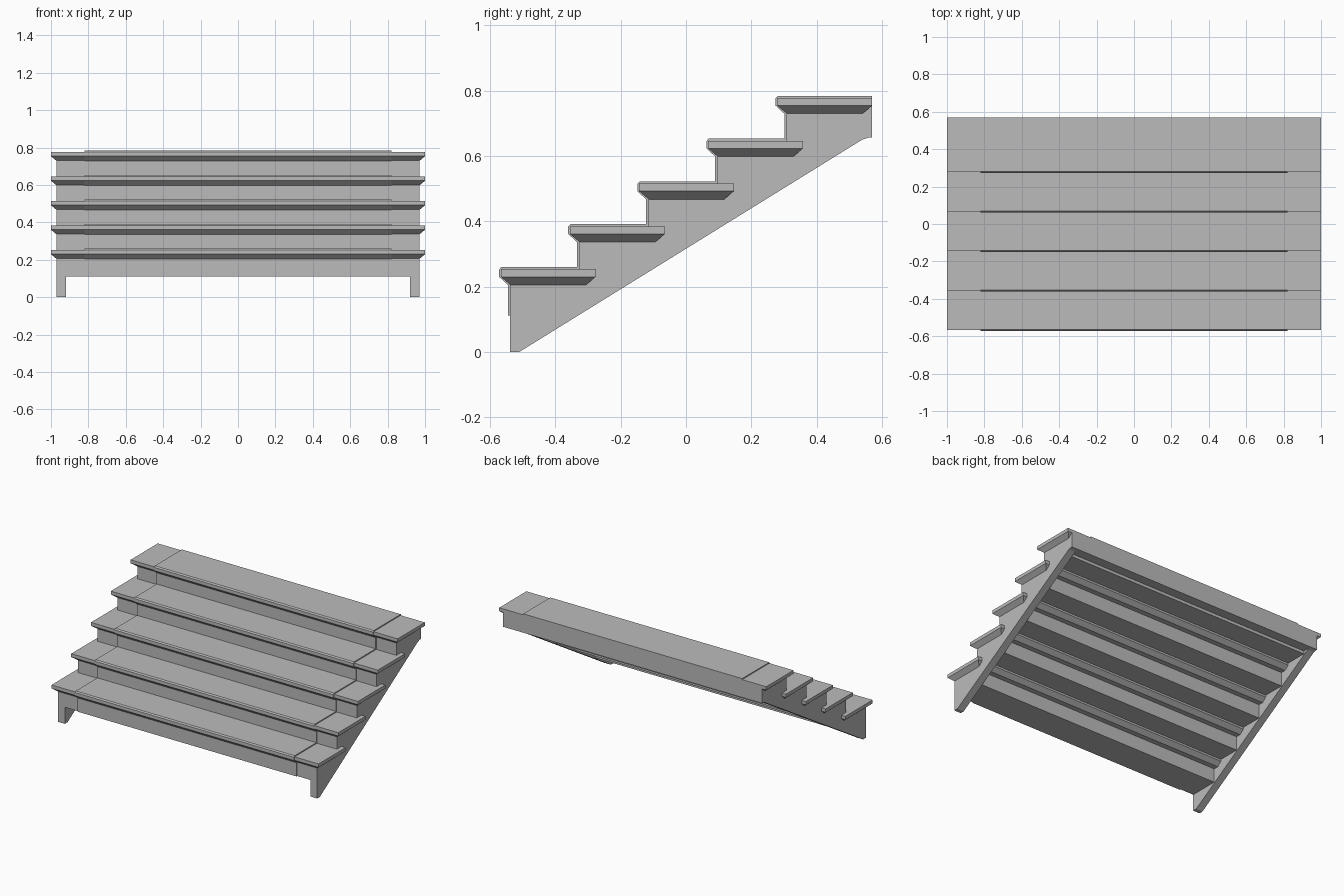
import bpy
import bmesh

cube = bpy.data.objects.get("Cube")
if cube:
    bpy.data.objects.remove(cube, do_unlink=True)

STEPS, RUN, RISE = 5, 0.2115, 0.131

grey = bpy.data.materials.new("stone_grey")
grey.use_nodes = True
colour = (0.5, 0.5, 0.5, 1)
grey.diffuse_color = colour
grey.node_tree.nodes["Principled BSDF"].inputs["Base Color"].default_value = colour


def finish(name, bm):
    bmesh.ops.recalc_face_normals(bm, faces=bm.faces)
    mesh = bpy.data.meshes.new(name)
    bm.to_mesh(mesh)
    bm.free()
    mesh.materials.append(grey)
    obj = bpy.data.objects.new(name, mesh)
    bpy.context.collection.objects.link(obj)
    return obj


def extrude_profile(name, profile, x0, x1):
    """Solid made by sweeping a (y, z) outline along x."""
    bm = bmesh.new()
    face = bm.faces.new([bm.verts.new((x0, y, z)) for y, z in profile])
    swept = bmesh.ops.extrude_face_region(bm, geom=[face])["geom"]
    verts = [v for v in swept if isinstance(v, bmesh.types.BMVert)]
    bmesh.ops.translate(bm, verts=verts, vec=(x1 - x0, 0, 0))
    return finish(name, bm)


def box(name, x, y0, y1, z0, z1):
    return extrude_profile(name, [(y0, z0), (y1, z0), (y1, z1), (y0, z1)], -x, x)


def tread(name, y, z):
    """Slab whose lower edge is bevelled inwards on all four sides."""
    bm = bmesh.new()
    rings = []
    for height, inset in ((0.205, 0.03), (0.23, 0), (0.253, 0)):
        x, front, back = 1 - inset, y - 0.567 + inset, y - 0.276 - inset
        rings.append([bm.verts.new((px, py, z + height)) for px, py in
                      ((-x, front), (x, front), (x, back), (-x, back))])
    bm.faces.new(rings[0])
    bm.faces.new(rings[-1])
    for low, high in zip(rings, rings[1:]):
        for i in range(4):
            j = (i + 1) % 4
            bm.faces.new((low[i], low[j], high[j], high[i]))
    return finish(name, bm)


# Treads and the blocks that carry them
for i in range(STEPS):
    y, z = i * RUN, i * RISE
    tread(f"tread_{i + 1}", y, z)
    box(f"riser_block_{i + 1}", 0.97, y - 0.538, y - 0.34, z + 0.112, z + 0.206)

# Panel closing the back of the top step
box("back_panel", 0.97, 0.5, 0.57, 0.656, 0.76)

# Saw-toothed side stringers
teeth = []
for i in range(STEPS):
    y, z = i * RUN, i * RISE
    teeth += [(y - 0.538, z + (0.13 if i else 0)), (y - 0.538, z + 0.24)]
    if i < STEPS - 1:
        teeth.append((y + RUN - 0.538, z + 0.24))
outline = [p for k, p in enumerate(teeth) if k == 0 or p != teeth[k - 1]]
outline = [p for k, p in enumerate(outline) if not (k and k % 3 == 0)]
outline += [(0.57, 0.76), (0.57, 0.66), (0.54, 0.65), (-0.51, 0)]
for side, name in ((1, "left_stringer"), (-1, "right_stringer")):
    extrude_profile(name, outline, side * 0.92, side * 0.97)

# Runner lying over the middle of each step, one folded strip per step
for i in range(STEPS):
    y, z = i * RUN, i * RISE
    back = 0.57 if i == STEPS - 1 else y + RUN - 0.536
    bottom = 0.112 if i == 0 else 0.125
    outer = [(-0.545, bottom), (-0.545, 0.205), (-0.572, 0.23),
             (-0.572, 0.252), (-0.565, 0.26)]
    inner = [(-0.56, 0.25), (-0.56, 0.23), (-0.535, 0.208), (-0.535, bottom)]
    strip = [(y + a, z + b) for a, b in outer]
    strip += [(back, z + 0.26), (back, z + 0.25)]
    strip += [(y + a, z + b) for a, b in inner]
    extrude_profile(f"runner_{i + 1}", strip, -0.82, 0.82)
